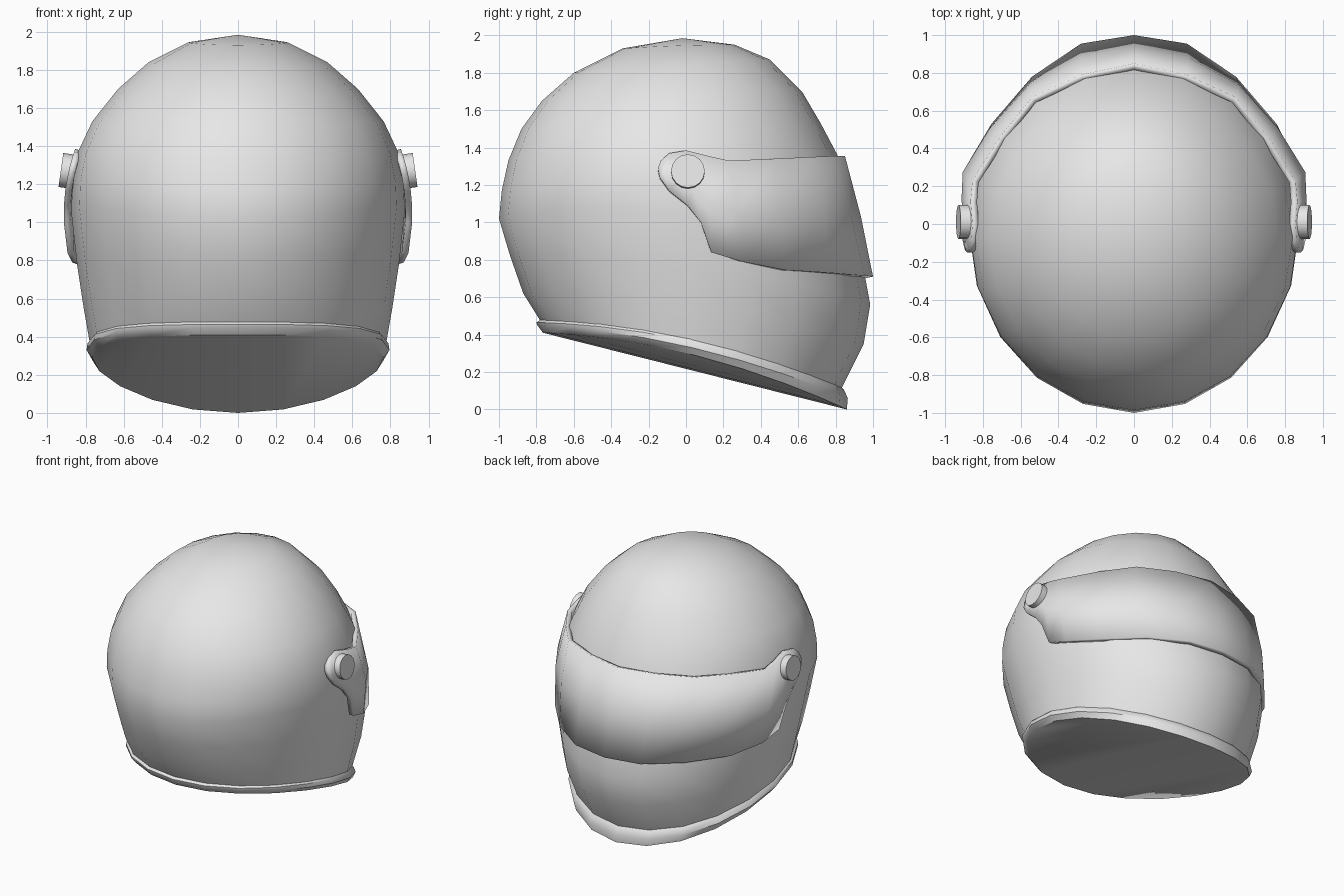
import bpy
import bmesh
from math import sin, cos, pi, radians

SIDES = 20

cube = bpy.data.objects.get("Cube")
if cube:
    bpy.data.objects.remove(cube, do_unlink=True)

# One plain grey for every part
grey = bpy.data.materials.new("light grey")
grey.use_nodes = True
grey.diffuse_color = (0.8, 0.8, 0.8, 1)
grey.node_tree.nodes["Principled BSDF"].inputs["Base Color"].default_value = (0.8, 0.8, 0.8, 1)


def finish(obj, angle=40):
    """Give an object its material and its shading."""
    obj.data.materials.clear()
    obj.data.materials.append(grey)
    bpy.ops.object.select_all(action="DESELECT")
    obj.select_set(True)
    bpy.context.view_layer.objects.active = obj
    bpy.ops.object.shade_smooth_by_angle(angle=radians(angle))


def make_object(name, bm):
    mesh = bpy.data.meshes.new(name)
    bm.to_mesh(mesh)
    bm.free()
    obj = bpy.data.objects.new(name, mesh)
    bpy.context.collection.objects.link(obj)
    return obj


def add_ring(bm, back_y, back_z, front_y, front_z, side_z, half_width):
    """Elliptical ring, tilted and bent through back, side and front heights."""
    centre, radius = (front_y + back_y) / 2, (front_y - back_y) / 2
    slope = (front_z - back_z) / 2
    bend = (front_z + back_z) / 2 - side_z
    verts = []
    for k in range(SIDES):
        a = 2 * pi * k / SIDES
        t = cos(a)
        z = side_z + slope * t + bend * t * t
        verts.append(bm.verts.new((half_width * sin(a), centre + radius * t, z)))
    return verts


def loft(bm, sections):
    """Join a stack of rings with quads."""
    rings = [add_ring(bm, *s) for s in sections]
    for low, high in zip(rings, rings[1:]):
        for k in range(SIDES):
            n = (k + 1) % SIDES
            bm.faces.new((low[k], low[n], high[n], high[k]))
    return rings


# Shell: back y, back z, front y, front z, side z, half width
shell_sections = [
    (-0.77, 0.46, 0.83, 0.11, 0.35, 0.775),
    (-0.87, 0.62, 0.95, 0.35, 0.55, 0.81),
    (-0.94, 0.82, 0.985, 0.56, 0.78, 0.845),
    (-1.0, 1.02, 0.95, 0.75, 1.05, 0.875),
    (-0.985, 1.17, 0.9, 1.05, 1.2, 0.87),
    (-0.95, 1.33, 0.81, 1.36, 1.37, 0.84),
    (-0.88, 1.5, 0.72, 1.53, 1.53, 0.765),
    (-0.77, 1.65, 0.62, 1.7, 1.7, 0.63),
    (-0.6, 1.8, 0.45, 1.87, 1.84, 0.47),
    (-0.34, 1.93, 0.26, 1.95, 1.945, 0.26),
]
bm = bmesh.new()
crown_ring = loft(bm, shell_sections)[-1]
apex = bm.verts.new((0, -0.02, 1.985))
for k in range(SIDES):
    bm.faces.new((crown_ring[k], crown_ring[(k + 1) % SIDES], apex))
bmesh.ops.recalc_face_normals(bm, faces=bm.faces)
finish(make_object("shell", bm), 60)

# Neck rim with its closed underside
rim_sections = [
    (-0.765, 0.49, 0.82, 0.13, 0.39, 0.765),
    (-0.80, 0.465, 0.845, 0.105, 0.365, 0.79),
    (-0.795, 0.45, 0.865, 0.06, 0.33, 0.795),
    (-0.765, 0.41, 0.86, 0.0, 0.29, 0.765),
]
bm = bmesh.new()
base = loft(bm, rim_sections)[-1]
quarter, half = SIDES // 4, SIDES // 2
for k in range(-quarter, quarter):
    corners = [i % SIDES for i in (k, k + 1, half - k - 1, half - k)]
    bm.faces.new([base[i] for i in dict.fromkeys(corners)])
bmesh.ops.recalc_face_normals(bm, faces=bm.faces)
finish(make_object("neck_rim", bm), 35)


# Visor: columns from the middle of the face round to the hinge
def side_x(z):
    return 0.915 - 0.5 * (z - 1.04) ** 2


face_columns = [
    ((0, 0.85, 1.355), (0, 1.0, 0.71)),
    ((0.28, 0.79, 1.355), (0.28, 0.955, 0.715)),
    ((0.54, 0.67, 1.35), (0.54, 0.78, 0.73)),
    ((0.71, 0.46, 1.34), (0.755, 0.53, 0.745)),
    ((0.855, 0.23, 1.33), (0.87, 0.3, 0.79)),
]
# Hinge tab: top y, top z, bottom y, bottom z
tab_columns = [
    (0.12, 1.355, 0.135, 0.84),
    (0.0, 1.385, 0.08, 1.0),
    (-0.09, 1.37, 0.01, 1.09),
    (-0.135, 1.33, -0.09, 1.17),
    (-0.15, 1.29, -0.14, 1.24),
]
columns = []
for top, low in face_columns:
    x, y, z = ((a + b) / 2 for a, b in zip(top, low))
    columns.append((top, (x + 0.045 * (x / 0.87) ** 2, y + 0.01, z), low))
for ty, tz, ly, lz in tab_columns:
    my, mz = (ty + ly) / 2, (tz + lz) / 2
    columns.append(tuple((side_x(z), y, z) for y, z in ((ty, tz), (my, mz), (ly, lz))))

mirrored = [tuple((-x, y, z) for x, y, z in col) for col in reversed(columns[1:])]
bm = bmesh.new()
sheet = [[bm.verts.new(p) for p in col] for col in mirrored + columns]
for a, b in zip(sheet, sheet[1:]):
    for r in range(2):
        bm.faces.new((a[r], b[r], b[r + 1], a[r + 1]))
visor = make_object("visor", bm)
finish(visor, 40)
thick = visor.modifiers.new("thickness", "SOLIDIFY")
thick.thickness = 0.035
thick.offset = -1

# Hinge discs, leaning slightly upward
for side, label in ((1, "left"), (-1, "right")):
    bpy.ops.mesh.primitive_cylinder_add(
        vertices=16, radius=0.09, depth=0.07,
        location=(side * 0.895, 0.01, 1.27),
        rotation=(0, side * radians(82), 0))
    disc = bpy.context.object
    disc.name = label + "_hinge_disc"
    finish(disc, 30)
